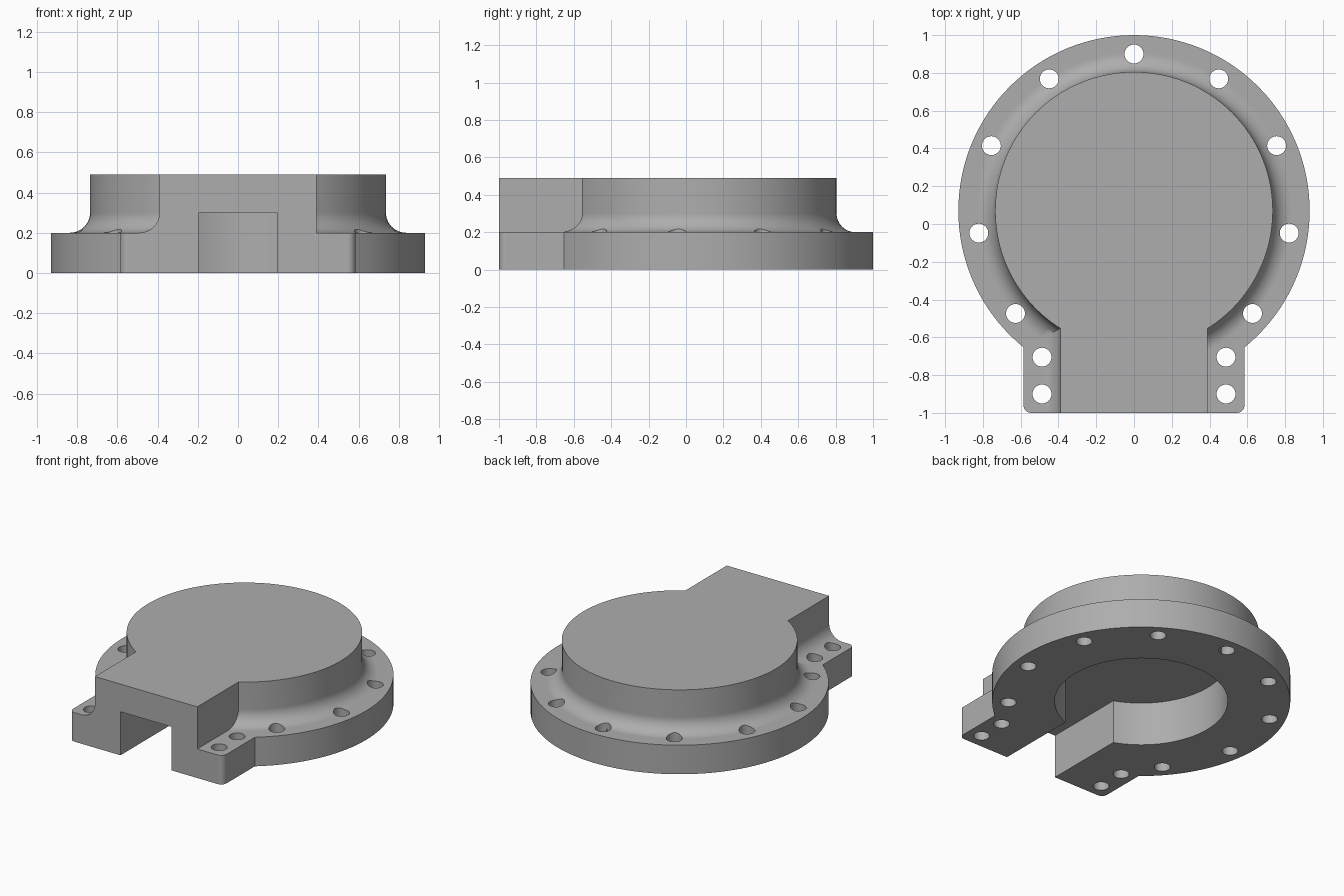
import bpy, bmesh
from math import sin, cos, pi, radians
from mathutils import Vector

if "Cube" in bpy.data.objects:
    bpy.data.objects.remove(bpy.data.objects["Cube"])

CENTRE_Y = 0.07
PLATE, TOP, CAVITY = 0.2, 0.49, 0.3
FILLET = 0.1

grey = bpy.data.materials.new("plain grey")
grey.use_nodes = True
colour = (0.42, 0.42, 0.42, 1)
grey.diffuse_color = colour
grey.node_tree.nodes["Principled BSDF"].inputs["Base Color"].default_value = colour


def arc(cx, cy, r, start, end, steps):
    """Points along a circular arc, angles in degrees."""
    angles = [radians(start + (end - start) * i / steps) for i in range(steps + 1)]
    return [(cx + r * cos(a), cy + r * sin(a)) for a in angles]


def loft(name, rings):
    """Closed solid through matching rings of points."""
    bm = bmesh.new()
    loops = [[bm.verts.new(p) for p in ring] for ring in rings]
    for low, high in zip(loops, loops[1:]):
        for i in range(len(low)):
            j = (i + 1) % len(low)
            bm.faces.new((low[i], low[j], high[j], high[i]))
    bm.faces.new(loops[0][::-1])
    bm.faces.new(loops[-1])
    bmesh.ops.recalc_face_normals(bm, faces=bm.faces)
    mesh = bpy.data.meshes.new(name)
    bm.to_mesh(mesh)
    bm.free()
    mesh.materials.append(grey)
    obj = bpy.data.objects.new(name, mesh)
    bpy.context.collection.objects.link(obj)
    return obj


def lathe(name, profile, x=0, y=CENTRE_Y, sides=128):
    return loft(name, [[(px, py, z) for px, py in arc(x, y, r, 0, 360, sides)[:-1]]
                       for r, z in profile])


def prism_z(name, outline, z0, z1):
    return loft(name, [[(x, y, z) for x, y in outline] for z in (z0, z1)])


def prism_y(name, outline, y0, y1):
    return loft(name, [[(x, y, z) for x, z in outline] for y in (y0, y1)])


def combine(body, tool, operation):
    mod = body.modifiers.new(tool.name, 'BOOLEAN')
    mod.operation, mod.solver, mod.object = operation, 'EXACT', tool
    bpy.context.view_layer.objects.active = body
    bpy.ops.object.modifier_apply(modifier=mod.name)
    bpy.data.objects.remove(tool)


# Round flange and raised drum with a concave fillet between them
R_FLANGE, R_DRUM = 0.93, 0.735
fillet = arc(R_DRUM + FILLET, PLATE + FILLET, FILLET, 270, 180, 10)
body = lathe("housing_cover",
             [(R_FLANGE, 0), (R_FLANGE, PLATE)] + fillet + [(R_DRUM, TOP)])

# Rectangular foot plate with rounded front corners
W, C = 0.585, 0.04
outline = (arc(-W + C, -1 + C, C, 180, 270, 6) + arc(W - C, -1 + C, C, 270, 360, 6)
           + [(W, -0.3), (-W, -0.3)])
combine(body, prism_z("foot_plate", outline, 0, PLATE), 'UNION')

# Outlet block, filleted on its right side only
B = 0.39
outline = ([(B, 0.1), (B, TOP), (-B, TOP)]
           + arc(-B - FILLET, PLATE + FILLET, FILLET, 0, -90, 10)
           + [(-B - FILLET, 0.1)])
combine(body, prism_y("outlet_block", outline, -1, -0.3), 'UNION')

# Round cavity underneath, and the slot leading out to the front
combine(body, lathe("cavity_cutter", [(0.54, -0.1), (0.54, CAVITY)]), 'DIFFERENCE')
S = 0.195
slot = [(-S, -0.1), (S, -0.1), (S, CAVITY), (-S, CAVITY)]
combine(body, prism_y("slot_cutter", slot, -1.1, 0), 'DIFFERENCE')

# Bolt holes: nine around the flange, two in each foot
angles = [2 * pi * k / 11 for k in range(-4, 5)]
holes = [(0.83 * sin(a), CENTRE_Y + 0.83 * cos(a)) for a in angles]
holes += [(side * 0.487, y) for side in (-1, 1) for y in (-0.705, -0.9)]
for x, y in holes:
    combine(body, lathe("hole_cutter", [(0.05, -0.1), (0.05, 0.4)], x, y, 32), 'DIFFERENCE')

# Smooth the curved walls and keep the machined edges crisp
bpy.ops.object.select_all(action='DESELECT')
body.select_set(True)
bpy.context.view_layer.objects.active = body
bpy.ops.object.shade_smooth_by_angle(angle=radians(30))
weighted = body.modifiers.new("even_shading", 'WEIGHTED_NORMAL')
weighted.keep_sharp = True
